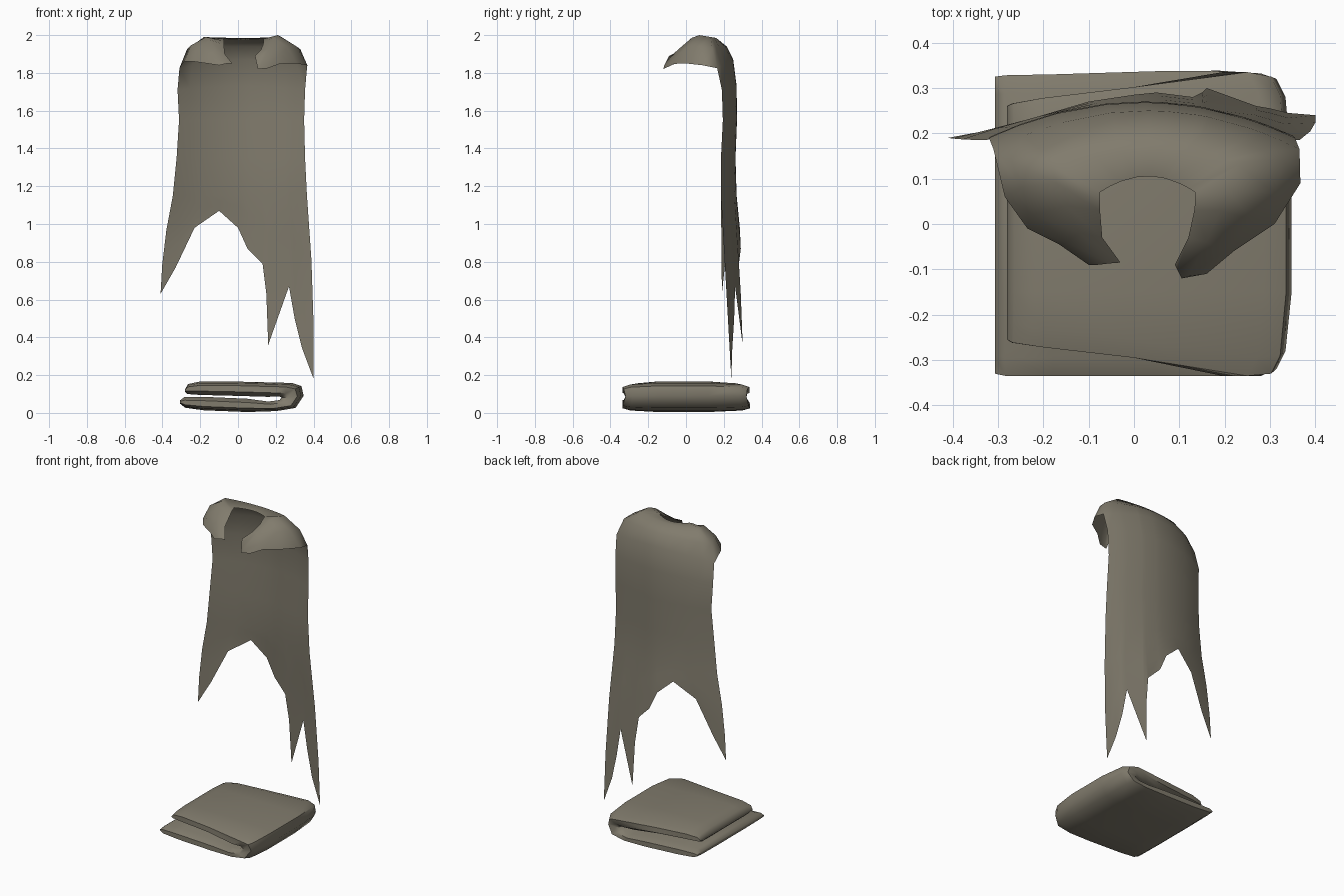
import bpy, bmesh

cloth = bpy.data.materials.new("drab_cloth")
cloth.diffuse_color = (0.22, 0.20, 0.153, 1)


def finish(name, bm, angle):
    me = bpy.data.meshes.new(name)
    bm.to_mesh(me)
    bm.free()
    me.materials.append(cloth)
    ob = bpy.data.objects.new(name, me)
    bpy.context.collection.objects.link(ob)
    bpy.ops.object.select_all(action='DESELECT')
    ob.select_set(True)
    bpy.context.view_layer.objects.active = ob
    bpy.ops.object.shade_smooth_by_angle(angle=angle)
    return ob


# ---- Cape: ragged hem points (x, y, z), left to right
hem = [(-.41, .19, .63), (-.33, .205, .77), (-.23, .23, .98), (-.10, .27, 1.07),
       (0, .285, .98), (.05, .29, .87), (.13, .28, .79), (.15, .29, .63),
       (.16, .30, .36), (.27, .26, .67), (.30, .255, .50), (.34, .245, .34),
       (.40, .24, .18)]
# Rows from neck to waist: x left, x right, y edge, y centre, z edge, z centre
rows = [(-.075, .135, .07, .105, 1.98, 1.975), (-.18, .23, .13, .16, 1.99, 1.985),
        (-.27, .33, .14, .215, 1.925, 1.94), (-.31, .365, .165, .25, 1.825, 1.87),
        (-.32, .355, .19, .268, 1.71, 1.73), (-.312, .35, .195, .27, 1.55, 1.55),
        (-.325, .355, .185, .262, 1.35, 1.35), (-.345, .365, .185, .268, 1.15, 1.15)]
# Front flaps: spokes of neck, crest, shoulder and lower edge points
left_flap = [
    [(-.03, -.085, 1.85), (-.055, -.087, 1.85), (-.08, -.09, 1.845), (-.10, -.09, 1.84)],
    [(-.07, -.03, 1.90), (-.12, -.02, 1.925), (-.15, -.04, 1.89), (-.165, -.045, 1.85)],
    [(-.075, .03, 1.95), (-.15, .04, 1.975), (-.22, .02, 1.92), (-.235, -.01, 1.86)],
    [(-.075, .05, 1.97), (-.17, .09, 1.99), (-.25, .08, 1.945), (-.285, .06, 1.86)]]
right_flap = [
    [(.135, .05, 1.97), (.21, .07, 2.0), (.31, .07, 1.94), (.367, .09, 1.84)],
    [(.133, .03, 1.95), (.19, .03, 1.985), (.26, .01, 1.94), (.31, .0, 1.85)],
    [(.12, -.03, 1.92), (.16, -.04, 1.925), (.20, -.06, 1.88), (.22, -.06, 1.848)],
    [(.09, -.09, 1.89), (.095, -.10, 1.87), (.12, -.115, 1.84), (.16, -.11, 1.825)],
    [(.09, -.09, 1.89), (.095, -.10, 1.865), (.10, -.11, 1.845), (.105, -.12, 1.82)]]

spokes = list(left_flap)
for hx, hy, hz in hem:
    t = (hx + .41) / .81
    arch = 1 - (2 * t - 1) ** 2
    col = [(a + (b - a) * t, ye + (yc - ye) * arch, ze + (zc - ze) * arch)
           for a, b, ye, yc, ze, zc in rows]
    x, y, z = col[-1]
    for f in (.35, .7, 1):
        bulge = .05 * f * (1 - f) * (2 * t - 1)
        col.append((x + (hx - x) * f + bulge, y + (hy - y) * f, z + (hz - z) * f))
    spokes.append(col)
spokes += right_flap

bm = bmesh.new()
grid = [[bm.verts.new(p) for p in s] for s in spokes]
for a, b in zip(grid, grid[1:]):
    for k in range(min(len(a), len(b)) - 1):
        bm.faces.new((a[k], a[k + 1], b[k + 1], b[k]))
bmesh.ops.remove_doubles(bm, verts=bm.verts, dist=.0005)
finish("cape", bm, 1.2)

# ---- Folded blanket: outer x, z, inner x, z, front y, back y along the fold
fold = [(-.307, .05, -.307, .066, -.33, .325), (-.28, .03, -.285, .083, -.335, .328),
        (-.18, .017, -.18, .085, -.335, .33), (.05, .008, .05, .075, -.335, .337),
        (.20, .012, .16, .06, -.335, .338), (.30, .028, .22, .068, -.335, .332),
        (.342, .09, .23, .08, -.32, .32), (.33, .14, .22, .088, -.33, .325),
        (.28, .155, .16, .085, -.335, .335), (0, .162, 0, .09, -.295, .302),
        (-.20, .163, -.20, .095, -.272, .278), (-.265, .15, -.27, .1, -.262, .266),
        (-.28, .125, -.28, .112, -.255, .26)]

bm = bmesh.new()
rings = []
for ox, oz, ix, iz, yf, yb in fold:
    section = [(yf, .3), (yf, .75), (yf + .04, .93), (-.15, 1.05), (.12, 1.05),
               (yb - .04, .93), (yb, .75), (yb, .3), (yb - .04, 0), (yf + .04, 0)]
    rings.append([bm.verts.new((ix + (ox - ix) * f, y, iz + (oz - iz) * f))
                  for y, f in section])
for a, b in zip(rings, rings[1:]):
    for k in range(len(a)):
        n = (k + 1) % len(a)
        bm.faces.new((a[k], a[n], b[n], b[k]))
bm.faces.new(rings[0])
bm.faces.new(rings[-1])
bmesh.ops.recalc_face_normals(bm, faces=bm.faces)
finish("folded_blanket", bm, 1.0)
